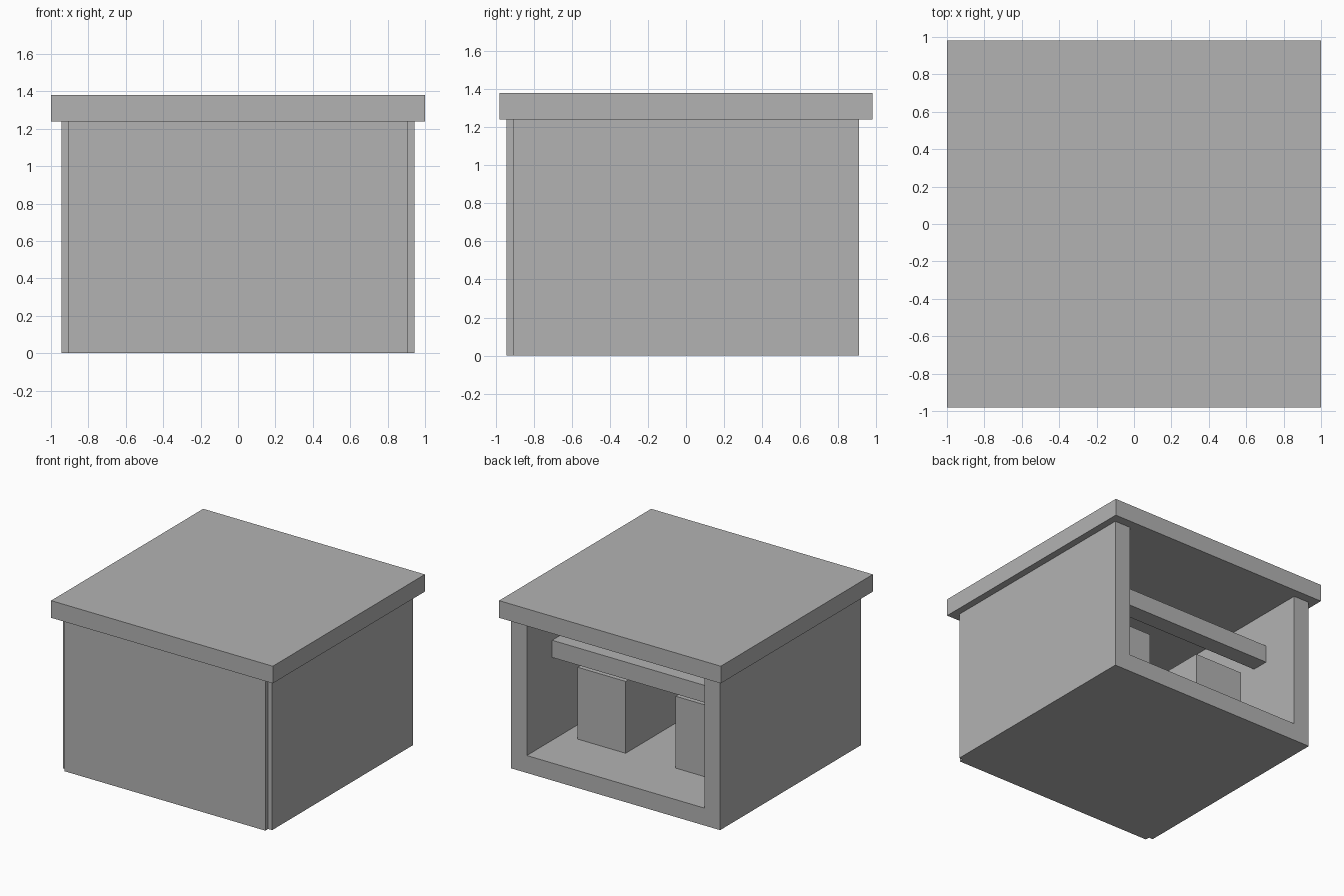
import bpy

default = bpy.data.objects.get("Cube")
if default:
    bpy.data.objects.remove(default, do_unlink=True)

GREY = (0.45, 0.45, 0.45, 1.0)
grey = bpy.data.materials.new("plain_grey")
grey.use_nodes = True
grey.diffuse_color = GREY
grey.node_tree.nodes["Principled BSDF"].inputs["Base Color"].default_value = GREY


def box(name, x, y, z):
    """Flat-shaded box spanning the given (low, high) ranges."""
    spans = (x, y, z)
    bpy.ops.mesh.primitive_cube_add(size=1, location=[(a + b) / 2 for a, b in spans])
    obj = bpy.context.object
    obj.name = name
    obj.scale = [b - a for a, b in spans]
    bpy.ops.object.transform_apply(location=False, rotation=False, scale=True)
    obj.data.materials.append(grey)
    return obj


# Shell measurements
HALF_W, HALF_D, WALL = 0.943, 0.907, 0.142
EAVES, TOP = 1.24, 1.38
INNER = HALF_W - WALL
FRONT_INNER = -HALF_D + 0.105

# Roof slab, floor and front wall, which stands slightly proud of the sides
box("roof", (-1, 1), (-0.98, 0.98), (EAVES, TOP))
box("floor", (-INNER, INNER), (-HALF_D, HALF_D), (0, WALL))
box("front_wall", (-0.907, 0.907), (-0.943, FRONT_INNER), (0, EAVES))

# Cross beam inside the open back
box("cross_beam", (-INNER, INNER), (0.44, 0.58), (0.817, 0.957))

# Side walls and inner blocks, mirrored left and right
for side, s in (("left", 1), ("right", -1)):
    box(side + "_wall", sorted((s * INNER, s * HALF_W)), (-HALF_D, HALF_D), (0, EAVES))
    box(side + "_block", sorted((s * 0.225, s * 0.66)), (FRONT_INNER, 0.456), (WALL, 0.728))
